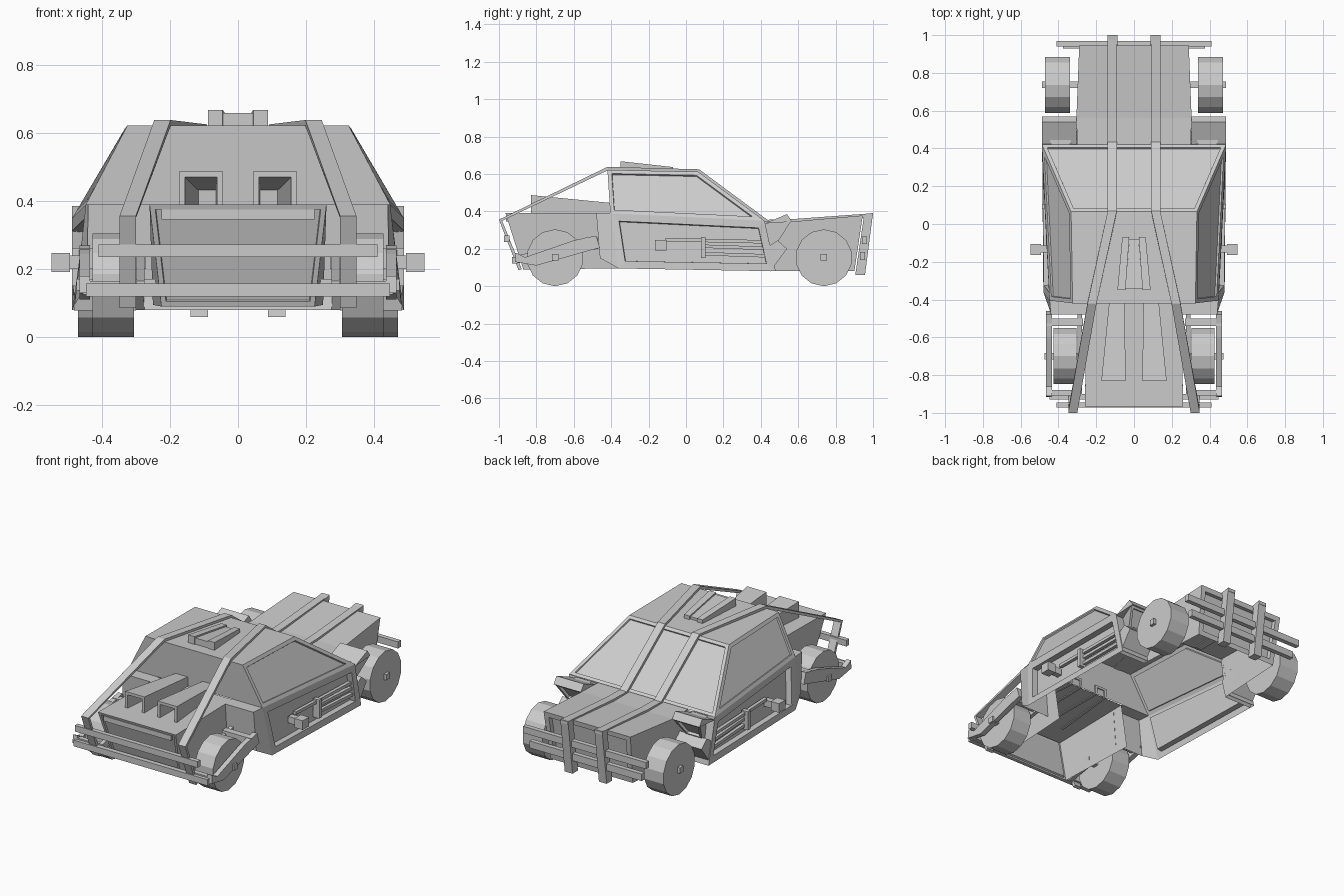
import bpy, bmesh, math
from mathutils import Vector

if "Cube" in bpy.data.objects:
    bpy.data.objects.remove(bpy.data.objects["Cube"])


def build(name, verts, faces, mirror=False, recess=(), fix=False):
    """Mesh from points; recess = [(face index, border, depth)]."""
    bm = bmesh.new()
    vs = [bm.verts.new(v) for v in verts]
    fs = [bm.faces.new([vs[i] for i in f]) for f in faces]
    bmesh.ops.recalc_face_normals(bm, faces=fs)
    # open shells: face 0 is always the top
    if fix and fs[0].normal.z < 0:
        bmesh.ops.reverse_faces(bm, faces=fs)
    for i, border, depth in recess:
        bmesh.ops.inset_individual(bm, faces=[fs[i]], thickness=border, use_even_offset=True)
        bmesh.ops.inset_individual(bm, faces=[fs[i]], thickness=0.002, depth=-depth, use_even_offset=True)
    me = bpy.data.meshes.new(name)
    bm.to_mesh(me)
    bm.free()
    ob = bpy.data.objects.new(name, me)
    bpy.context.collection.objects.link(ob)
    if mirror:
        ob.modifiers.new("mirror", 'MIRROR')
    return ob


def loft(name, a, b, mirror=False, recess=()):
    """Solid between two rings of points; last two faces are the caps."""
    n = len(a)
    faces = [(i, (i + 1) % n, n + (i + 1) % n, n + i) for i in range(n)]
    return build(name, a + b, faces + [tuple(range(n)), tuple(range(n, 2 * n))], mirror, recess)


def prism(name, yz, x0, x1, mirror=False):
    return loft(name, [(x0, *p) for p in yz], [(x1, *p) for p in yz], mirror)


def rect(y, x0, x1, z0, z1):
    return [(x0, y, z0), (x1, y, z0), (x1, y, z1), (x0, y, z1)]


def arch(y, x0, x1, z0, z1, t):
    """Upside-down U outline with wall t."""
    return [(x0, y, z0), (x0, y, z1), (x1, y, z1), (x1, y, z0),
            (x1 - t, y, z0), (x1 - t, y, z1 - t), (x0 + t, y, z1 - t), (x0 + t, y, z0)]


def box(name, x0, x1, y0, y1, z0, z1, mirror=False):
    return loft(name, rect(y0, x0, x1, z0, z1), rect(y1, x0, x1, z0, z1), mirror)


def strip(name, path, w, t):
    """Flat strap of width w along a path, thickened inwards by t."""
    P = [Vector(p) for p in path]
    verts, faces = [], []
    for i, p in enumerate(P):
        d = Vector((0, 0, 0))
        if i > 0:
            d += (p - P[i - 1]).normalized()
        if i < len(P) - 1:
            d += (P[i + 1] - p).normalized()
        n = Vector((0, d.z, -d.y)).normalized() * -t
        for s, k in ((-1, 0), (1, 0), (1, 1), (-1, 1)):
            verts.append(p + Vector((s * w / 2, 0, 0)) + n * k)
    for i in range(len(P) - 1):
        for j in range(4):
            k = (j + 1) % 4
            faces.append((4 * i + j, 4 * i + k, 4 * i + 4 + k, 4 * i + 4 + j))
    m = len(verts)
    faces += [(0, 1, 2, 3), (m - 4, m - 3, m - 2, m - 1)]
    return build(name, verts, faces, True)


# cabin shell, open underneath, with recessed windows and door slots
half = [(.325, -.42, .622), (.333, .065, .612), (.447, -.405, .39), (.487, .42, .35),
        (.48, -.36, .095), (.487, .48, .08), (.44, -.48, .39), (.445, -.46, .15),
        (.25, -.48, .39), (.25, -.46, .15), (.3, .42, .345), (.3, .48, .08), (.25, -.405, .39)]
N = len(half)
pts = half + [(-x, y, z) for x, y, z in half]
faces = [(0, 1, 1 + N, N), (1, 3, 3 + N, 1 + N), (0, N, 2 + N, 12 + N, 12, 2)]
side = [(0, 2, 3, 1), (2, 4, 5, 3), (2, 6, 7, 4), (6, 8, 9, 7), (3, 10, 11, 5), (2, 12, 8, 6)]
faces += side + [tuple(i + N for i in f) for f in side]
build("cabin", pts, faces, fix=True, recess=[
    (1, .02, .008), (3, .022, .01), (9, .022, .01), (4, .04, .035), (10, .04, .035)])

# engine deck with its sloped end panel, open underneath
half = [(.26, -.965, .39), (.25, -.41, .39), (.225, -.87, .09), (.25, -.36, .095)]
build("engine_deck", half + [(-x, y, z) for x, y, z in half],
      [(0, 1, 5, 4), (0, 4, 6, 2), (0, 2, 3, 1), (4, 5, 7, 6)], fix=True, recess=[(1, .015, .01)])
box("deck_lip", -.225, .225, -.963, -.945, .345, .375)

# nose box, open underneath, with recessed grille
half = [(.30, .41, .345), (.305, .56, .345), (.29, .945, .378), (.275, .90, .08), (.3, .45, .08)]
build("nose", half + [(-x, y, z) for x, y, z in half],
      [(0, 1, 6, 5), (1, 2, 7, 6), (2, 3, 8, 7), (0, 4, 3, 2, 1), (5, 6, 7, 8, 9)],
      fix=True, recess=[(2, .03, .025)])

# intake scoops: open channels on the deck
loft("deck_scoop", arch(-.83, .044, .173, .385, .487, .017), arch(-.40, .05, .13, .385, .445, .014), True)

# roof vent: two side rails and a lower middle
loft("roof_vent_rail", rect(-.35, .045, .088, .62, .668), rect(-.07, .025, .062, .61, .637), True)
loft("roof_vent_middle", rect(-.345, -.045, .045, .62, .658), rect(-.08, -.025, .025, .605, .63))

# long straps over nose, windscreen and roof, running down as cage struts
strip("cage_strap", [(.115, .998, .39), (.115, .56, .358), (.115, .435, .355), (.115, .07, .625),
                     (.222, -.42, .638), (.324, -1, .356), (.324, -.895, .085)], .048, .018)
prism("nose_post", [(1, .392), (.953, .385), (.905, .06), (.957, .06)], .088, .14, True)

# bumper bars at both ends
box("deck_bumper_upper", -.41, .41, -.972, -.945, .235, .272)
box("deck_bumper_lower", -.447, .447, -.93, -.90, .12, .157)
box("nose_bumper_upper", -.41, .41, .94, .968, .225, .265)
box("nose_bumper_lower", -.375, .375, .93, .958, .14, .182)

# headlight pods with recessed lenses, flaring towards the nose end
loft("headlight_pod", [(.34, .40, .19), (.345, .40, .345), (.43, .40, .345), (.43, .40, .19)],
     [(.345, .49, .235), (.305, .56, .345), (.487, .56, .345), (.45, .49, .235)], True, [(5, .015, .015)])
prism("headlight_lip", [(.42, .335), (.54, .385), (.568, .345)], .305, .487, True)
# flank below the pods, closing the cabin's lower corner
prism("lower_flank", [(.45, .078), (.42, .2), (.49, .245), (.54, .2)], .30, .482, True)

# rear wheel guards: outer arm, cross beams and inner rail
prism("guard_arm", [(-.91, .18), (-.915, .13), (-.80, .11), (-.50, .195), (-.46, .205),
                    (-.48, .27), (-.60, .245), (-.86, .155)], .435, .465, True)
box("guard_beam_inner_end", .27, .465, -.54, -.50, .2, .26, True)
box("guard_beam_outer_end", .30, .455, -.91, -.88, .125, .165, True)
prism("guard_rail", [(-.90, .165), (-.90, .125), (-.47, .2), (-.47, .26)], .275, .298, True)

# wheels and axle stubs
for tag, y, x0, x1, a0, a1 in (("nose", .737, .34, .47, .29, .487), ("deck", -.70, .305, .427, .24, .475)):
    ring = [(y + .152 * math.sin(i * math.tau / 14), .152 - .152 * math.cos(i * math.tau / 14))
            for i in range(14)]
    prism(tag + "_wheel", ring, x0, x1, True)
    box(tag + "_axle", a0, a1, y - .017, y + .017, .137, .171, True)

# side gear in the door slots
box("side_box_neck", .44, .50, -.15, -.115, .20, .24, True)
box("side_box", .493, .548, -.165, -.105, .192, .247, True)
for i, (y0, y1, z) in enumerate(((-.11, .43, .24), (.08, .44, .205), (.08, .44, .165))):
    loft("side_rod_%d" % i, rect(y0, .445, .465, z, z + .018), rect(y1, .455, .475, z - .012, z + .006), True)
box("side_rod_clamp", .445, .487, .08, .105, .15, .262, True)
